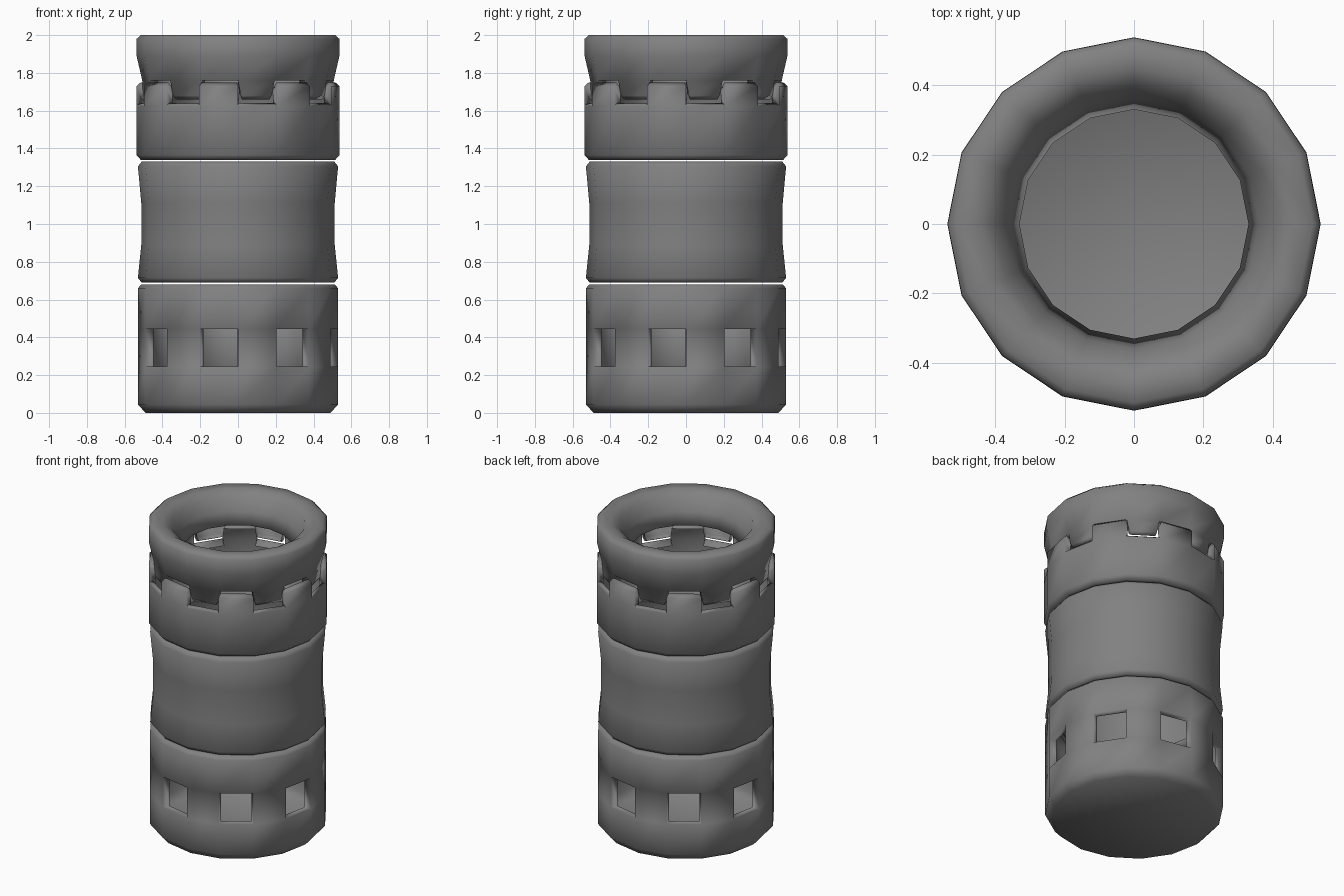
import bpy, bmesh
from math import pi, cos, sin

if "Cube" in bpy.data.objects:
    bpy.data.objects.remove(bpy.data.objects["Cube"])

N = 16
STEP = 2 * pi / N
ODD = range(1, N, 2)
EVEN = range(0, N, 2)

grey = bpy.data.materials.new("dark_grey")
grey.diffuse_color = (0.22, 0.22, 0.22, 1)
grey.use_nodes = True
grey.node_tree.nodes["Principled BSDF"].inputs["Base Color"].default_value = grey.diffuse_color


def point(bm, r, z, step):
    return bm.verts.new((r * cos(step * STEP), r * sin(step * STEP), z))


def teeth(bm, base, facets, rows):
    """Extend facets of a ring edge; each row is (radius, z, width factor)."""
    for k in facets:
        prev = (base[k], base[(k + 1) % N])
        for r, z, w in rows:
            cur = (point(bm, r, z, k + 0.5 - w / 2), point(bm, r, z, k + 0.5 + w / 2))
            if z > prev[0].co.z:
                bm.faces.new((prev[0], prev[1], cur[1], cur[0]))
            else:
                bm.faces.new((cur[0], cur[1], prev[1], prev[0]))
            prev = cur


def shell(name, profile, window_row=None, floor=False, up=(), down=(), wall=0.045):
    """16-sided hollow lathe from a (radius, z) profile; open edges turn inward."""
    bm = bmesh.new()
    rings = [[point(bm, r, z, k) for k in range(N)] for r, z in profile]
    for j in range(len(rings) - 1):
        a, b = rings[j], rings[j + 1]
        for k in range(N):
            if j == window_row and k in ODD:
                continue
            n = (k + 1) % N
            bm.faces.new((a[k], a[n], b[n], b[k]))
    if floor:
        bm.faces.new(list(reversed(rings[0])))
    for facets, rows in up:
        teeth(bm, rings[-1], facets, rows)
    for facets, rows in down:
        teeth(bm, rings[0], facets, rows)
    mesh = bpy.data.meshes.new(name)
    bm.to_mesh(mesh)
    bm.free()
    mesh.materials.append(grey)
    ob = bpy.data.objects.new(name, mesh)
    bpy.context.collection.objects.link(ob)
    solid = ob.modifiers.new("rim", 'SOLIDIFY')
    solid.thickness = wall
    solid.offset = -1
    solid.use_rim_only = True
    bpy.ops.object.select_all(action='DESELECT')
    ob.select_set(True)
    bpy.context.view_layer.objects.active = ob
    bpy.ops.object.modifier_apply(modifier="rim")
    bpy.ops.object.shade_smooth()
    return ob


# bottom cup with eight windows
shell("base_cup",
      [(0.49, 0), (0.53, 0.045), (0.53, 0.245), (0.53, 0.445), (0.53, 0.66),
       (0.512, 0.68), (0.46, 0.68)],
      window_row=2, floor=True)

# waisted middle sleeve
shell("middle_sleeve",
      [(0.46, 0.69), (0.51, 0.69), (0.53, 0.715), (0.512, 0.89), (0.512, 1.11),
       (0.53, 1.305), (0.51, 1.33), (0.46, 1.33)])

# lower collar, teeth pointing up with bevelled slots between
shell("lower_collar",
      [(0.46, 1.34), (0.515, 1.34), (0.538, 1.365), (0.538, 1.625)],
      up=[(ODD, [(0.538, 1.73, 1.0), (0.515, 1.75, 0.93)]),
          (EVEN, [(0.515, 1.64, 1.0)])])

# upper collar, teeth pointing down, rim rolling into a funnel
shell("upper_collar",
      [(0.507, 1.76), (0.537, 1.89), (0.537, 1.98), (0.515, 2.0), (0.45, 2.0),
       (0.40, 1.97), (0.36, 1.89), (0.33, 1.81)],
      down=[(EVEN, [(0.503, 1.68, 0.84), (0.49, 1.66, 0.78)])])
